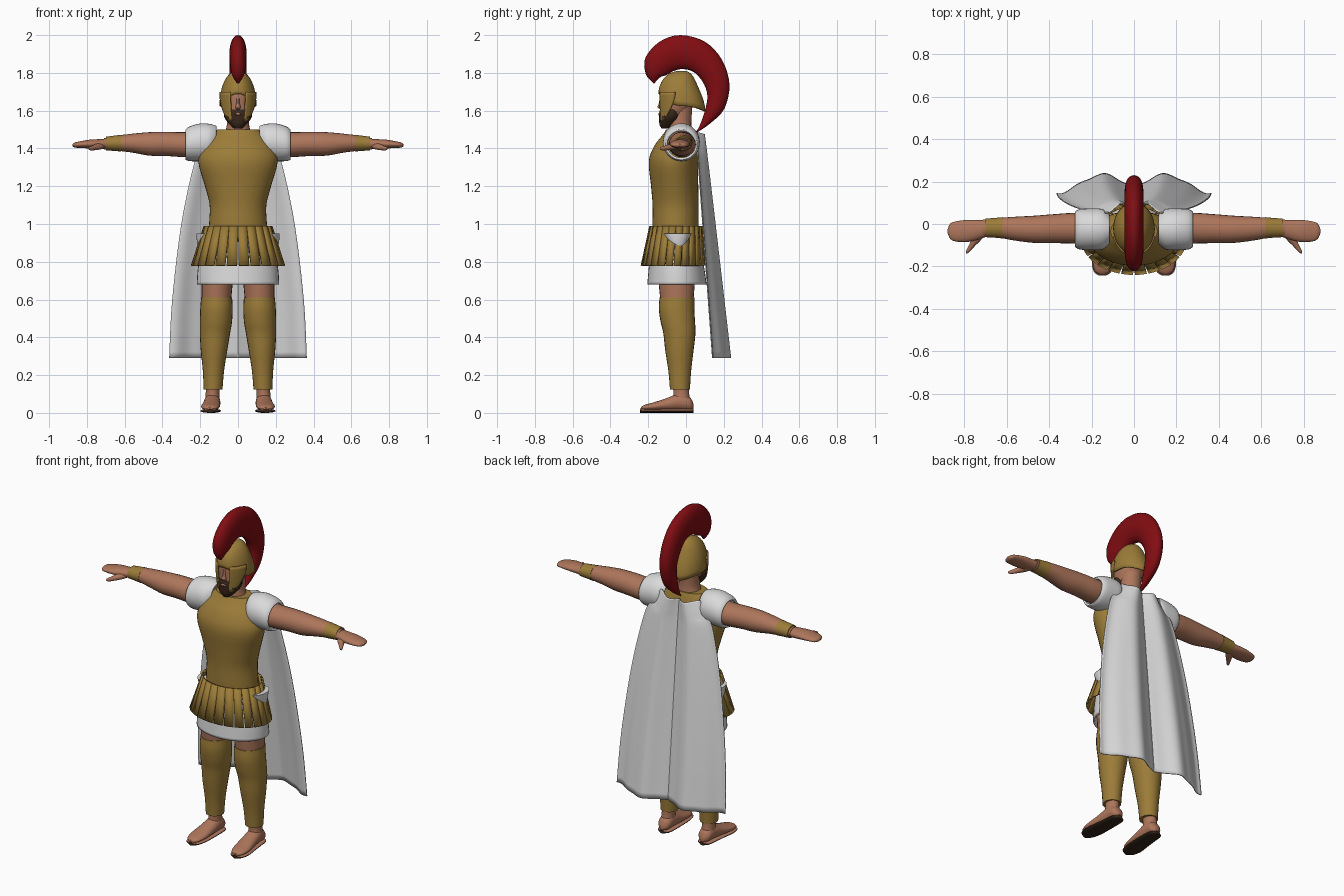
import bpy, bmesh, math
from mathutils import Vector

cube = bpy.data.objects.get("Cube")
if cube:
    bpy.data.objects.remove(cube, do_unlink=True)


def material(name, rgb):
    m = bpy.data.materials.new(name)
    m.use_nodes = True
    m.diffuse_color = (*rgb, 1)
    m.node_tree.nodes["Principled BSDF"].inputs["Base Color"].default_value = (*rgb, 1)
    return m


GOLD = material("bronze_gold", (0.33, 0.2, 0.04))
SKIN = material("tan_skin", (0.42, 0.18, 0.105))
RED = material("crest_red", (0.22, 0.004, 0.006))
WHITE = material("white_cloth", (0.7, 0.7, 0.7))
HAIR = material("dark_hair", (0.04, 0.02, 0.01))
SOLE = material("dark_leather", (0.035, 0.018, 0.01))
parts = []


def finish(bm, name, mats, mirror=False, thick=0, offset=-1):
    bmesh.ops.recalc_face_normals(bm, faces=bm.faces)
    mesh = bpy.data.meshes.new(name)
    bm.to_mesh(mesh)
    bm.free()
    for m in mats:
        mesh.materials.append(m)
    ob = bpy.data.objects.new(name, mesh)
    bpy.context.collection.objects.link(ob)
    if thick:
        s = ob.modifiers.new("thickness", 'SOLIDIFY')
        s.thickness, s.offset = thick, offset
    if mirror:
        ob.modifiers.new("mirror", 'MIRROR')
    parts.append(ob)
    return ob


def spline(rows, steps=4):
    """Smooth the rows with a Catmull-Rom curve."""
    out = []
    for i in range(len(rows) - 1):
        a, b, c, d = (rows[max(0, min(len(rows) - 1, i + k))] for k in (-1, 0, 1, 2))
        for s in range(steps):
            t = s / steps
            out.append([q + t * (r - p) / 2 + t * t * (2 * p - 5 * q + 4 * r - e) / 2
                        + t ** 3 * (3 * q - p - 3 * r + e) / 2
                        for p, q, r, e in zip(a, b, c, d)])
    return out + [list(rows[-1])]


def skin_rings(bm, rings, closed=True, caps=True):
    vs = [[bm.verts.new(p) for p in ring] for ring in rings]
    n = len(vs[0])
    for r0, r1 in zip(vs, vs[1:]):
        for j in range(n if closed else n - 1):
            k = (j + 1) % n
            bm.faces.new((r0[j], r0[k], r1[k], r1[j]))
    if closed and caps:
        bm.faces.new(vs[0])
        bm.faces.new(vs[-1])


def loft(name, axis, rows, mats, n=24, caps=True, **kw):
    """Rows hold position along the axis, two centre values and two radii."""
    rings = []
    for p, c1, c2, r1, r2 in spline(rows):
        ring = []
        for j in range(n):
            a = math.tau * j / n
            u, v = c1 + r1 * math.cos(a), c2 + r2 * math.sin(a)
            ring.append({'x': (p, u, v), 'y': (u, p, v), 'z': (u, v, p)}[axis])
        rings.append(ring)
    bm = bmesh.new()
    skin_rings(bm, rings, True, caps)
    return finish(bm, name, mats, **kw)


# Torso armour and white tunic
loft("cuirass", 'z', [(.93, 0, -.055, .155, .12), (1, 0, -.055, .153, .122), (1.1, 0, -.055, .15, .122),
                      (1.2, 0, -.06, .175, .125), (1.33, 0, -.067, .21, .13), (1.41, 0, -.055, .188, .115),
                      (1.47, 0, -.04, .142, .085), (1.5, 0, -.035, .11, .07)], [GOLD], 40)
loft("tunic_hem", 'z', [(.96, 0, -.055, .15, .115), (.85, 0, -.055, .195, .135), (.76, 0, -.05, .213, .148),
                        (.68, 0, -.048, .218, .157)], [WHITE], 40, caps=False, thick=.01)
loft("tunic_fold", 'z', [(.87, .175, -.04, .035, .035), (.91, .17, -.045, .048, .055),
                         (.95, .165, -.045, .055, .075)], [WHITE], mirror=True)
loft("sleeve", 'x', [(.115, -.025, 1.44, .07, .08), (.15, -.025, 1.435, .095, .095), (.2, -.025, 1.432, .098, .1),
                     (.255, -.025, 1.425, .095, .092), (.278, -.025, 1.42, .083, .08)],
     [WHITE], 32, caps=False, mirror=True, thick=.012)

# Skirt of separate tapering strips
bm = bmesh.new()
COUNT = 24
for i in range(COUNT):
    rings = []
    for t in (0, .5, 1):
        half = math.pi / COUNT * (.98 - .12 * t)
        ring = []
        for s in (-1, 0, 1):
            a = math.tau * (i + .5) / COUNT + math.pi / 2 + s * half
            rx, ry = .182 + .068 * t, .142 + .03 * t
            ring.append((rx * math.cos(a), -.052 - .016 * t + ry * math.sin(a), .99 - .21 * t))
        rings.append(ring)
    skin_rings(bm, rings, closed=False)
finish(bm, "skirt_strips", [GOLD], thick=.01)

# Arms
loft("arm", 'x', [(.15, -.025, 1.425, .07, .07), (.28, -.02, 1.42, .072, .066), (.38, -.022, 1.424, .068, .064),
                  (.47, -.025, 1.424, .064, .062), (.56, -.022, 1.428, .056, .05), (.64, -.018, 1.428, .046, .04),
                  (.71, -.02, 1.424, .04, .03)], [SKIN], mirror=True)
loft("wristband", 'x', [(.62, -.018, 1.428, .05, .044), (.66, -.018, 1.427, .046, .04),
                        (.7, -.018, 1.426, .044, .036)], [GOLD], mirror=True)
loft("hand", 'x', [(.69, -.02, 1.424, .038, .028), (.74, -.028, 1.423, .047, .026), (.79, -.033, 1.423, .052, .023),
                   (.84, -.035, 1.42, .047, .017), (.865, -.034, 1.418, .036, .013), (.877, -.034, 1.418, .01, .005)],
     [SKIN], mirror=True)
loft("thumb", 'y', [(-.03, .72, 1.418, .03, .018), (-.07, .74, 1.41, .024, .017), (-.105, .765, 1.403, .015, .013),
                    (-.128, .781, 1.4, .01, .01), (-.138, .787, 1.4, .003, .003)], [SKIN], 16, mirror=True)

# Legs and feet
loft("thigh", 'z', [(.9, .1, -.05, .085, .1), (.75, .108, -.05, .085, .1), (.6, .114, -.048, .078, .088)],
     [SKIN], mirror=True)
loft("greave", 'z', [(.61, .113, -.048, .082, .092), (.55, .114, -.05, .086, .094), (.48, .117, -.043, .085, .091),
                     (.42, .122, -.035, .08, .085), (.33, .127, -.035, .07, .075), (.22, .13, -.033, .056, .06),
                     (.125, .132, -.032, .05, .053)], [GOLD], mirror=True)
loft("ankle", 'z', [(.15, .134, -.028, .037, .042), (.1, .135, -.025, .036, .042), (.05, .137, -.025, .04, .05)],
     [SKIN], mirror=True)
FOOT = [(.04, .135, .035, .012, .012), (.02, .135, .048, .036, .036), (-.03, .136, .058, .042, .046),
        (-.1, .14, .045, .046, .034), (-.17, .146, .034, .049, .022), (-.22, .148, .028, .037, .014),
        (-.238, .148, .024, .012, .006)]
loft("foot", 'y', FOOT, [SKIN], mirror=True)
sole = loft("sandal_sole", 'y', [(y * 1.02, x, .011, rx + .004, .011) for y, x, _, rx, _ in FOOT],
            [SOLE, SKIN], mirror=True)
for p in sole.data.polygons:
    p.material_index = int(p.normal.z > .6)

# Head, neck and beard
loft("neck", 'z', [(1.47, 0, -.03, .075, .065), (1.53, 0, -.032, .058, .06), (1.64, 0, -.025, .06, .06)], [SKIN])
loft("face", 'z', [(1.53, 0, -.075, .03, .035), (1.57, 0, -.07, .058, .062), (1.63, 0, -.048, .075, .085),
                   (1.7, 0, -.035, .08, .095), (1.76, 0, -.03, .05, .06)], [SKIN])
loft("nose", 'z', [(1.605, 0, -.125, .008, .006), (1.618, 0, -.132, .014, .018), (1.64, 0, -.13, .009, .014),
                   (1.69, 0, -.125, .007, .008)], [SKIN], 12)
loft("beard", 'z', [(1.505, 0, -.108, .02, .02), (1.525, 0, -.1, .042, .04), (1.56, 0, -.085, .07, .058),
                    (1.59, 0, -.08, .075, .062), (1.606, 0, -.078, .07, .058)], [HAIR])
loft("mouth", 'z', [(1.575, 0, -.138, .006, .006), (1.582, 0, -.138, .02, .009), (1.589, 0, -.138, .006, .006)],
     [SKIN], 12)

# Helmet dome with a rim that dips and flares at the back
rings = []
for i in range(1, 13):
    t = i / 12
    ring = []
    for j in range(40):
        a = math.tau * j / 40
        front, back = max(0, -math.sin(a)), max(0, math.sin(a))
        rim = 1.625 + .065 * front ** 2 - .028 * back ** 2
        s = math.sin(t * math.pi / 2) ** .9
        bulge = s * (1 - .16 * back * math.sin(t * math.pi) ** 2)
        ring.append((.098 * bulge * math.cos(a), -.022 + .124 * bulge * math.sin(a),
                     1.812 - (1.812 - rim) * (1 - math.cos(t * math.pi / 2))))
    rings.append(ring)
bm = bmesh.new()
skin_rings(bm, rings)
bm.faces.ensure_lookup_table()
bmesh.ops.delete(bm, geom=[bm.faces[-1]], context='FACES_ONLY')
finish(bm, "helmet_dome", [GOLD], thick=.008)

# Cheek guards
bm = bmesh.new()
rings = []
for i in range(9):
    t = i / 8
    lo, hi = math.radians(24 - 3 * t), math.radians(74 - 30 * t ** 2)
    r = 1 - .12 * t ** 2
    rings.append([(.099 * r * math.sin(lo + (hi - lo) * k / 8),
                   -.022 - .125 * r ** .5 * math.cos(lo + (hi - lo) * k / 8),
                   1.7 - .155 * t + .02 * t * (k / 8) ** 2) for k in range(9)])
skin_rings(bm, rings, closed=False)
finish(bm, "cheek_guard", [GOLD], mirror=True, thick=.008, offset=0)

# Crest: each row holds the inner edge, the outer edge and the half width
CREST = [(-.168, 1.743, -.175, 1.748, .006), (-.14, 1.775, -.213, 1.795, .03), (-.1, 1.79, -.215, 1.88, .041),
         (-.07, 1.808, -.14, 1.965, .045), (-.02, 1.82, -.03, 2, .045), (.04, 1.805, .1, 1.965, .045),
         (.09, 1.75, .19, 1.87, .045), (.113, 1.68, .23, 1.74, .042), (.1, 1.6, .203, 1.61, .035),
         (.072, 1.52, .125, 1.53, .02), (.05, 1.485, .058, 1.485, .005)]
rings = []
for y0, z0, y1, z1, w in spline(CREST):
    mid, arm = Vector((0, y0 + y1, z0 + z1)) / 2, Vector((0, y1 - y0, z1 - z0)) / 2
    rings.append([mid + arm * math.cos(math.tau * j / 24) + Vector((w * math.sin(math.tau * j / 24), 0, 0))
                  for j in range(24)])
bm = bmesh.new()
skin_rings(bm, rings)
finish(bm, "helmet_crest", [RED])

# Cape: a wavy sheet that widens towards the hem
rings = []
EDGE = [(1.49, .13), (1.41, .185), (1.32, .232), (1.0, .3), (.6, .348), (.29, .364)]
for z, w in spline(EDGE, 6):
    t = (1.49 - z) / 1.2
    ring = []
    for j in range(61):
        u = j / 30 - 1
        wave = math.cos(math.tau * (abs(u) - .4) / 1.2)
        y = .075 + .113 * t + (.022 + .022 * t) * wave + .005 * t * math.cos(17 * u)
        ring.append((w * u, y, z - .02 * (1 - t) ** 8 * math.cos(u * math.pi / 2)))
    rings.append(ring)
bm = bmesh.new()
skin_rings(bm, rings, closed=False)
finish(bm, "cape", [WHITE], thick=.006, offset=0)

# Smooth shading with sharp edges kept
bpy.ops.object.select_all(action='DESELECT')
for ob in parts:
    ob.select_set(True)
bpy.context.view_layer.objects.active = parts[0]
bpy.ops.object.shade_smooth_by_angle(angle=math.radians(40))
